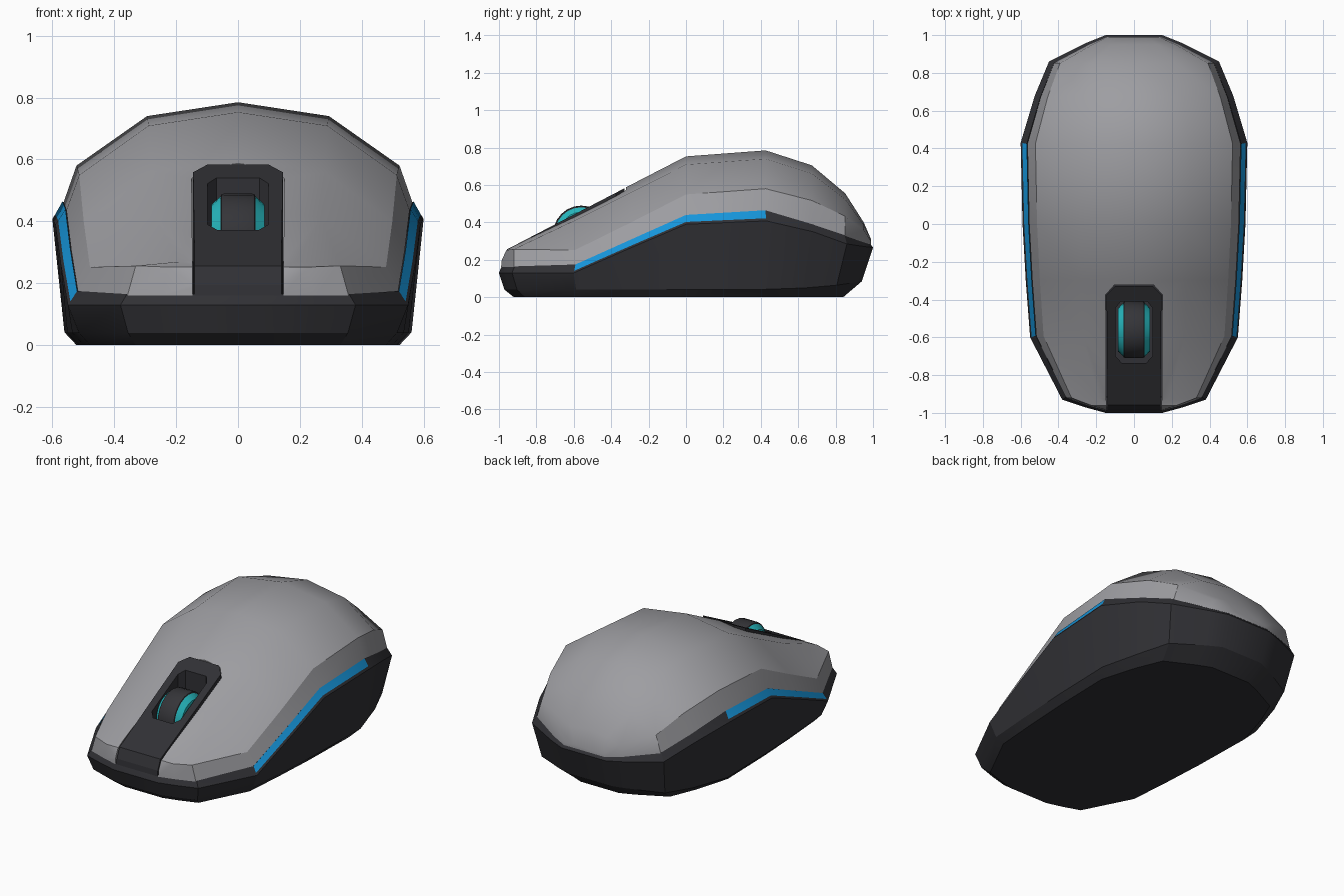
import bpy, bmesh, math
from mathutils import Matrix

if "Cube" in bpy.data.objects:
    bpy.data.objects.remove(bpy.data.objects["Cube"])


def material(name, rgb):
    m = bpy.data.materials.new(name)
    m.diffuse_color = (*rgb, 1)
    m.use_nodes = True
    m.node_tree.nodes["Principled BSDF"].inputs["Base Color"].default_value = m.diffuse_color
    return m


GREY = material("shell grey", (0.34, 0.34, 0.36))
DARK = material("dark plastic", (0.030, 0.030, 0.035))
BLUE = material("strip blue", (0.008, 0.30, 0.70))
TEAL = material("wheel teal", (0.02, 0.48, 0.52))
RUBBER = material("wheel rubber", (0.035, 0.035, 0.04))

# stations: y, half width, crease z, seam z, top z, shoulder fullness
STATIONS = [
    (-1.00, .15, .130, .165, .190, .90),
    (-0.97, .26, .130, .165, .262, .90),
    (-0.93, .38, .130, .165, .287, .75),
    (-0.60, .55, .130, .175, .450, .28),
    (-0.30, .573, .262, .308, .600, .31),
    (0.00, .59, .390, .440, .753, .35),
    (0.43, .60, .408, .465, .785, .36),
    (0.68, .525, .350, .392, .705, .40),
    (0.86, .45, .285, .332, .555, .45),
    (0.96, .25, .270, .297, .400, .60),
    (1.00, .15, .265, .285, .308, .60),
]


def finish(bm, name, mats, angle=None):
    bmesh.ops.recalc_face_normals(bm, faces=bm.faces)
    me = bpy.data.meshes.new(name)
    bm.to_mesh(me)
    bm.free()
    ob = bpy.data.objects.new(name, me)
    bpy.context.collection.objects.link(ob)
    for m in mats:
        me.materials.append(m)
    if angle:
        smooth(ob, angle)
    return ob


def smooth(ob, angle):
    bpy.ops.object.select_all(action='DESELECT')
    ob.select_set(True)
    bpy.context.view_layer.objects.active = ob
    bpy.ops.object.shade_smooth_by_angle(angle=math.radians(angle))


def cut(ob, cutter):
    mod = ob.modifiers.new("cut", 'BOOLEAN')
    mod.operation, mod.solver, mod.object = 'DIFFERENCE', 'EXACT', cutter
    bpy.context.view_layer.objects.active = ob
    bpy.ops.object.modifier_apply(modifier=mod.name)
    bpy.data.objects.remove(cutter)


def prism(name, half, bottom, top_z, mat):
    """Vertical prism over a mirrored plan outline; top_z gives the height at y."""
    plan = half + [(-x, y) for x, y in reversed(half)]
    bm = bmesh.new()
    low = [bm.verts.new((x, y, bottom)) for x, y in plan]
    high = [bm.verts.new((x, y, top_z(y))) for x, y in plan]
    n = len(plan)
    bm.faces.new(low)
    bm.faces.new(high)
    for i in range(n):
        j = (i + 1) % n
        bm.faces.new((low[i], low[j], high[j], high[i]))
    return finish(bm, name, [mat])


# lower body: rings around the outline, blue strip between mid and rim rings
def ring(xs, ys, dy, zf):
    right = [(s[1] * xs, s[0] * ys + dy, zf(s)) for s in STATIONS]
    return right + [(-x, y, z) for x, y, z in reversed(right)]


rings = [
    ring(.87, .88, -.04, lambda s: 0),
    ring(.935, .955, -.015, lambda s: .04 + .045 * max(0, s[0]) ** 4),
    ring(1, 1, 0, lambda s: s[2]),
    ring(.985, .997, 0, lambda s: s[2] + .25 * (s[3] - s[2])),
    ring(.945, .985, 0, lambda s: s[3]),
]
bm = bmesh.new()
rows = [[bm.verts.new(p) for p in r] for r in rings]
bm.faces.new(rows[0])
n = len(rows[0])
for k in range(len(rows) - 1):
    for i in range(n):
        j = (i + 1) % n
        f = bm.faces.new((rows[k][i], rows[k][j], rows[k + 1][j], rows[k + 1][i]))
        if k == 3 and -.5 < f.calc_center_median().y < .42 and abs(f.calc_center_median().x) > .4:
            f.material_index = 1
finish(bm, "lower_body", [DARK, BLUE], 25)

# upper shell: closed loft of cross sections along y
bm = bmesh.new()
sections = []
for y, w, zc, zs, zt, f in STATIONS:
    h = zt - zs
    half = [(.94 * w, zs - .004), (.87 * w, zs + f * h), (.49 * w, zs + max(.86, f) * h)]
    pts = half + [(0, zt)] + [(-x, z) for x, z in reversed(half)]
    sections.append([bm.verts.new((x, y * .99, z)) for x, z in pts])
for a, b in zip(sections, sections[1:]):
    for i in range(len(a)):
        j = (i + 1) % len(a)
        bm.faces.new((a[i], a[j], b[j], b[i]))
bm.faces.new(sections[0])
bm.faces.new(sections[-1])
shell = finish(bm, "upper_shell", [GREY])


# centre console set into a slot of the shell, with a pit for the wheel
def slope(y):
    return .19 if y < -.97 else .257 + .52 * (y + .955)


cut(shell, prism("slot_cutter", [(.146, -1.1), (.15, -.375), (.103, -.322)],
                 .05, lambda y: 1, GREY))
smooth(shell, 28)
bm = bmesh.new()
bands = [(-.988, .14, .15), (-.983, .14, .195), (-.957, .14, .256), (-.375, .145, slope(-.375)),
         (-.328, .10, slope(-.328))]
low = [[bm.verts.new((sx * w, y, .12)) for sx in (1, -1)] for y, w, z in bands]
high = [[bm.verts.new((sx * w, y, z)) for sx in (1, -1)] for y, w, z in bands]
for i in range(len(bands) - 1):
    bm.faces.new((*high[i], *reversed(high[i + 1])))
    bm.faces.new((*low[i], *reversed(low[i + 1])))
    for s in (0, 1):
        bm.faces.new((low[i][s], low[i + 1][s], high[i + 1][s], high[i][s]))
for i in (0, -1):
    bm.faces.new((*low[i], *reversed(high[i])))
console = finish(bm, "centre_console", [DARK])
cut(console, prism("pit_cutter", [(.065, -.735), (.098, -.70), (.098, -.445), (.07, -.41)],
                   .2, lambda y: 1, DARK))


# scroll wheel with teal rims
def drum(name, r1, r2, x, depth, mat, bevel=0):
    bm = bmesh.new()
    bmesh.ops.create_cone(bm, cap_ends=True, segments=24, radius1=r1, radius2=r2, depth=depth,
                          matrix=Matrix.Translation((x, -.56, .34)) @ Matrix.Rotation(math.pi / 2, 4, 'Y'))
    if bevel:
        edges = [e for e in bm.edges if abs(e.verts[0].co.x - e.verts[1].co.x) < 1e-4]
        bmesh.ops.bevel(bm, geom=edges, offset=bevel, segments=2, affect='EDGES', profile=.5)
    finish(bm, name, [mat], 35)


drum("scroll_wheel", .15, .15, 0, .115, RUBBER, .012)
for s, side in ((1, "right"), (-1, "left")):
    big, small = .142, .115
    drum("wheel_rim_" + side, big if s > 0 else small, small if s > 0 else big, s * .07, .03, TEAL)
